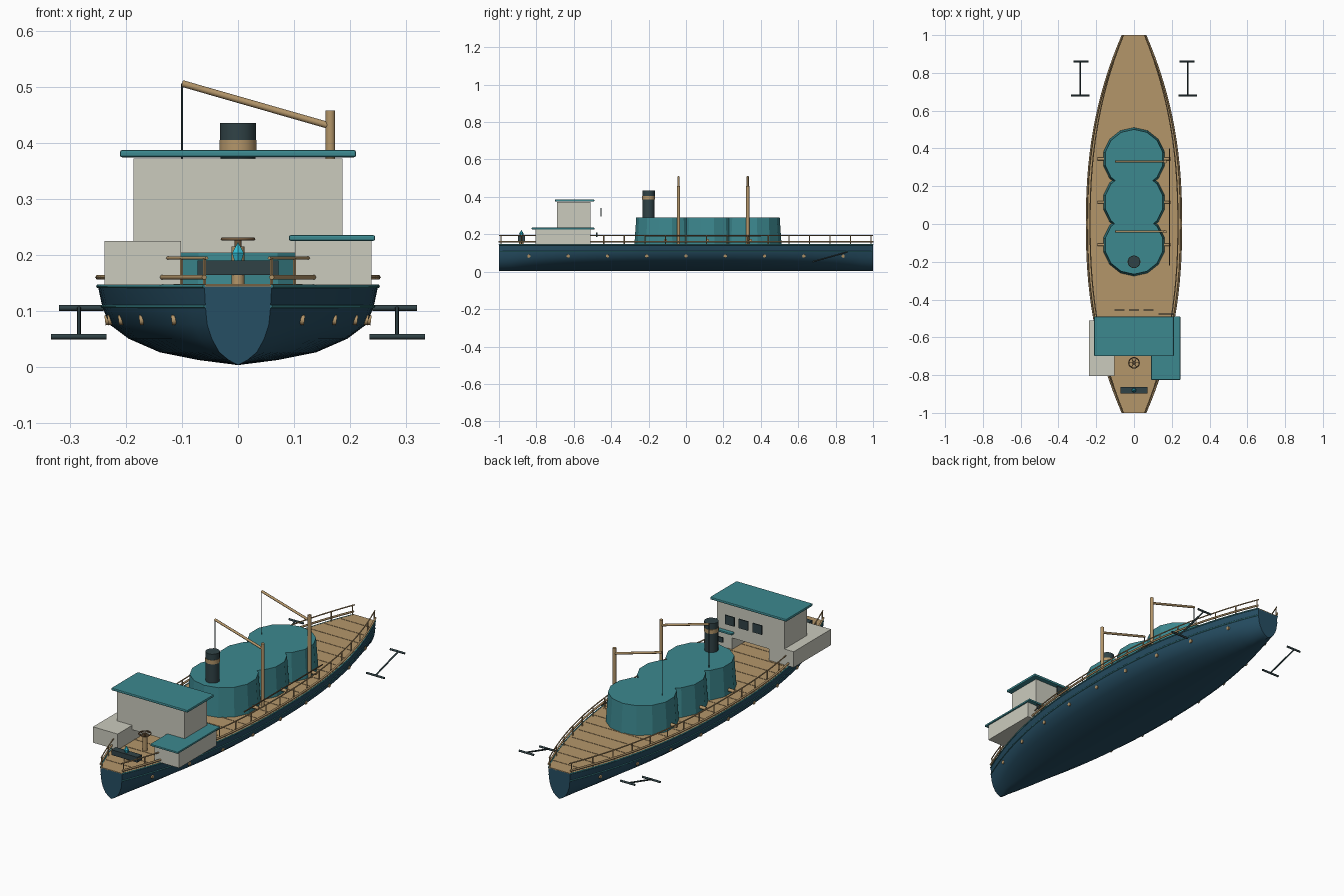
import bpy, bmesh, math
from mathutils import Vector

if "Cube" in bpy.data.objects:
    bpy.data.objects.remove(bpy.data.objects["Cube"])


def mat(name, r, g, b):
    m = bpy.data.materials.new(name)
    lin = [((c / 255 + 0.055) / 1.055) ** 2.4 for c in (r, g, b)]
    m.diffuse_color = (*lin, 1)
    m.use_nodes = True
    m.node_tree.nodes["Principled BSDF"].inputs["Base Color"].default_value = m.diffuse_color
    return m


NAVY = mat("navy hull", 38, 78, 99)
TEAL = mat("teal paint", 60, 136, 143)
TAN = mat("tan wood", 180, 150, 106)
PALE = mat("pale wall", 203, 203, 190)
DARK = mat("dark iron", 48, 66, 70)
BROWN = mat("brown wood", 112, 88, 62)
CYAN = mat("cyan crystal", 50, 190, 212)


def finish(name, bm, m, smooth=False):
    bmesh.ops.recalc_face_normals(bm, faces=bm.faces)
    me = bpy.data.meshes.new(name)
    bm.to_mesh(me)
    bm.free()
    ob = bpy.data.objects.new(name, me)
    bpy.context.collection.objects.link(ob)
    me.materials.append(m)
    if smooth:
        bpy.ops.object.select_all(action='DESELECT')
        ob.select_set(True)
        bpy.context.view_layer.objects.active = ob
        bpy.ops.object.shade_smooth_by_angle(angle=math.radians(40))
    return ob


def box(name, x0, x1, y0, y1, z0, z1, m, bevel=0):
    bm = bmesh.new()
    bmesh.ops.create_cube(bm, size=1)
    for v in bm.verts:
        v.co = ((x0 + x1) / 2 + v.co.x * (x1 - x0),
                (y0 + y1) / 2 + v.co.y * (y1 - y0),
                (z0 + z1) / 2 + v.co.z * (z1 - z0))
    if bevel:
        bmesh.ops.bevel(bm, geom=bm.edges[:], offset=bevel, segments=2,
                        profile=0.5, affect='EDGES')
    return finish(name, bm, m)


def rod(name, a, b, r, m, r2=None, sides=10):
    a, b = Vector(a), Vector(b)
    bm = bmesh.new()
    bmesh.ops.create_cone(bm, cap_ends=True, segments=sides, radius1=r,
                          radius2=r if r2 is None else r2, depth=(b - a).length)
    rot = (b - a).to_track_quat('Z', 'Y')
    for v in bm.verts:
        v.co = rot @ v.co + (a + b) / 2
    return finish(name, bm, m, sides > 6 and r < 0.1)


def tube(name, pts, r, m, cyclic=False):
    cu = bpy.data.curves.new(name, 'CURVE')
    cu.dimensions = '3D'
    cu.bevel_depth = r
    cu.bevel_resolution = 1
    cu.use_fill_caps = True
    sp = cu.splines.new('POLY')
    sp.points.add(len(pts) - 1)
    for p, q in zip(sp.points, pts):
        p.co = (*q, 1)
    sp.use_cyclic_u = cyclic
    cu.materials.append(m)
    ob = bpy.data.objects.new(name, cu)
    bpy.context.collection.objects.link(ob)
    return ob


def beam(y):
    return 0.06 + 0.19 * (1 - abs(y) ** 2.3)


# Hull: one half section scaled by the beam along the length
SECTION = [(0, 0.003), (0.28, 0.012), (0.56, 0.026), (0.78, 0.05),
           (0.92, 0.076), (0.97, 0.108), (1, 0.143)]
STATIONS = [i / 16 - 1 for i in range(33)]


def side(y, z):
    for (f0, z0), (f1, z1) in zip(SECTION, SECTION[1:]):
        if z <= z1:
            return beam(y) * (f0 + (f1 - f0) * (z - z0) / (z1 - z0))
    return beam(y)


ring = [(-f, z) for f, z in reversed(SECTION)] + SECTION[1:]
bm = bmesh.new()
rows = [[bm.verts.new((f * beam(y), y, z)) for f, z in ring] for y in STATIONS]
for p, q in zip(rows, rows[1:]):
    for i in range(len(ring) - 1):
        bm.faces.new((p[i], p[i + 1], q[i + 1], q[i]))
bm.faces.new(rows[0])
bm.faces.new(rows[-1])
finish("hull", bm, NAVY, True)

# Deck slab and plank seams
bm = bmesh.new()
outline = [(beam(y) * 0.985, y) for y in STATIONS]
outline += [(-x, y) for x, y in reversed(outline)]
face = bm.faces.new([bm.verts.new((x, y, 0.138)) for x, y in outline])
top = bmesh.ops.extrude_face_region(bm, geom=[face])
for v in top["geom"]:
    if isinstance(v, bmesh.types.BMVert):
        v.co.z = 0.146
finish("deck", bm, TAN)
for i in range(23):
    y = -0.92 + i * 0.084
    w = beam(y) * 0.93
    box("deck_seam", -w, w, y - 0.002, y + 0.002, 0.144, 0.1475, TAN)

# Gunwales, hull stripes, rails and portholes on both sides
for s in (-1, 1):
    tube("gunwale", [(s * beam(y), y, 0.144) for y in STATIONS], 0.0035, TEAL)
    tube("hull_stripe", [(s * side(y, 0.108), y, 0.108) for y in STATIONS], 0.003, TEAL)
    tube("low_rail", [(s * (beam(y) * 1.0), y, 0.16) for y in STATIONS], 0.005, TAN)
    tube("top_rail", [(s * beam(y) * 0.93, y, 0.194) for y in STATIONS], 0.003, TAN)
    for i in range(19):
        y = -0.99 + i * 0.11
        x = s * beam(y) * 0.93
        rod("rail_post", (x, y, 0.143), (x, y, 0.194), 0.003, TAN, sides=6)
    for i in range(-4, 5):
        y = i * 0.21
        x = side(y, 0.085)
        rod("porthole", (s * (x - 0.012), y, 0.085), (s * (x + 0.004), y, 0.083), 0.009, TAN)

# Engine house: three joined tapered drums with side pegs
for y in (0.345, 0.115, -0.11):
    rod("house_drum", (0, y, 0.143), (0, y, 0.29), 0.166, TEAL, 0.156, 14)
    for s in (-1, 1):
        rod("house_peg", (s * 0.14, y, 0.167), (s * 0.192, y, 0.167), 0.008, TAN)
rod("long_pole", (0.188, -0.22, 0.19), (0.188, 0.40, 0.19), 0.003, BROWN)

# Funnel
for n, z0, z1, r, m in (("funnel", 0.285, 0.385, 0.032, DARK),
                        ("funnel_band", 0.385, 0.405, 0.034, TAN),
                        ("funnel_top", 0.405, 0.435, 0.033, DARK)):
    rod(n, (0, -0.2, z0), (0, -0.2, z1), r, m, sides=14)

# Cranes
for y in (-0.04, 0.33):
    rod("crane_post", (0.165, y, 0.143), (0.165, y, 0.458), 0.009, TAN)
    rod("crane_boom", (0.165, y, 0.43), (-0.1, y, 0.506), 0.006, TAN)
    rod("crane_cable", (-0.1, y, 0.506), (-0.1, y, 0.26), 0.002, DARK, sides=6)

# Cabin block bridging two side cabins
box("bridge_cabin", -0.187, 0.187, -0.69, -0.51, 0.203, 0.372, PALE)
box("bridge_roof", -0.211, 0.211, -0.70, -0.49, 0.374, 0.387, TEAL, 0.004)
box("left_cabin", -0.238, -0.102, -0.805, -0.51, 0.146, 0.225, PALE)
box("right_cabin", 0.102, 0.238, -0.805, -0.51, 0.146, 0.226, PALE)
box("right_cabin_roof", 0.091, 0.245, -0.825, -0.49, 0.225, 0.235, TEAL, 0.003)
for x in (-0.076, 0, 0.076):
    box("window", x - 0.026, x + 0.026, -0.458, -0.452, 0.295, 0.34, DARK)
box("side_window", 0.13, 0.21, -0.48, -0.474, 0.185, 0.21, DARK)

# Steering wheel
rod("wheel_post", (0, -0.735, 0.143), (0, -0.735, 0.215), 0.012, TAN)
rod("wheel_hub", (0, -0.735, 0.212), (0, -0.735, 0.231), 0.007, BROWN)
tube("wheel_rim", [(0.028 * math.cos(t * math.pi / 8), -0.735 + 0.028 * math.sin(t * math.pi / 8), 0.228)
                   for t in range(16)], 0.003, BROWN, True)
for t in range(3):
    d = Vector((math.cos(t * math.pi / 3), math.sin(t * math.pi / 3), 0)) * 0.028
    c = Vector((0, -0.735, 0.228))
    rod("wheel_spoke", c - d, c + d, 0.002, BROWN, sides=6)

# Winch with crystal
rod("winch_foot", (0, -0.88, 0.143), (0, -0.88, 0.166), 0.012, TAN)
box("winch", -0.072, 0.072, -0.897, -0.862, 0.164, 0.19, DARK)
rod("crystal_low", (0, -0.88, 0.188), (0, -0.88, 0.203), 0.007, CYAN, 0.012, 6)
rod("crystal_tip", (0, -0.88, 0.203), (0, -0.88, 0.223), 0.012, CYAN, 0, 6)

# Anchors hanging clear of the hull
for s in (-1, 1):
    rod("anchor_shaft", (s * 0.284, 0.68, 0.054), (s * 0.284, 0.86, 0.105), 0.004, DARK)
    rod("anchor_stock", (s * 0.24, 0.86, 0.105), (s * 0.32, 0.86, 0.105), 0.005, DARK)
    rod("anchor_arm", (s * 0.235, 0.68, 0.054), (s * 0.334, 0.68, 0.054), 0.005, DARK)
